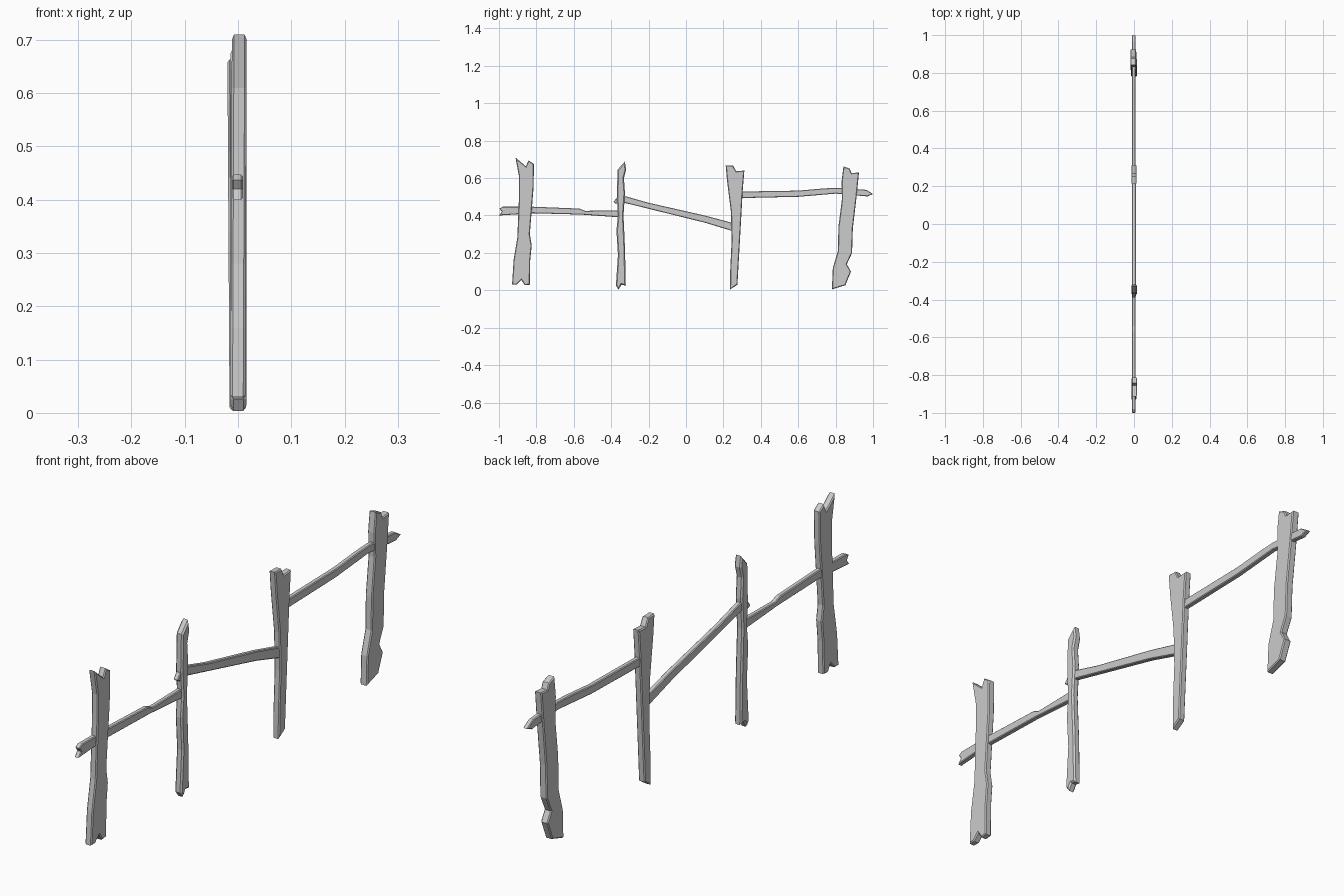
import bpy, bmesh

def plank(name, outline, x0, x1, bevel=0.004, lean=0.0):
    """Extrude a (y, z) outline from x0 to x1, shear it by lean, chamfer the rims."""
    zm = sum(p[1] for p in outline) / len(outline)
    bm = bmesh.new()
    rims = []
    for x in (x0, x1):
        rims.append([bm.verts.new((x + lean * (z - zm), y, z)) for y, z in outline])
    a, b = rims
    n = len(outline)
    bm.faces.new(a)
    bm.faces.new(b[::-1])
    for i in range(n):
        j = (i + 1) % n
        bm.faces.new((a[j], a[i], b[i], b[j]))
    bmesh.ops.recalc_face_normals(bm, faces=bm.faces)
    rim_edges = [e for e in bm.edges
                 if (e.verts[0] in a) == (e.verts[1] in a)]
    bmesh.ops.bevel(bm, geom=rim_edges, offset=bevel, segments=1,
                    affect='EDGES', clamp_overlap=True)
    me = bpy.data.meshes.new(name)
    bm.to_mesh(me)
    bm.free()
    ob = bpy.data.objects.new(name, me)
    bpy.context.collection.objects.link(ob)
    return ob

# Broken-topped upright posts
plank("post_front", [
    (-.93, .03), (-.905, .03), (-.88, .055), (-.862, .027), (-.835, .03),
    (-.833, .16), (-.825, .24), (-.835, .30), (-.823, .45), (-.815, .55),
    (-.813, .675), (-.842, .695), (-.856, .663), (-.912, .71), (-.893, .61),
    (-.893, .50), (-.902, .28), (-.922, .16)], -.013, .015, .004, .004)
plank("post_second", [
    (-.375, .025), (-.36, .004), (-.345, .03), (-.322, .025), (-.326, .22),
    (-.334, .40), (-.326, .52), (-.332, .60), (-.320, .645), (-.327, .688),
    (-.366, .645), (-.370, .50), (-.364, .40), (-.372, .32), (-.364, .19)],
    -.014, .016, .006)
plank("post_third", [
    (.235, .004), (.275, .03), (.28, .12), (.292, .33), (.303, .53),
    (.312, .64), (.268, .637), (.252, .667), (.212, .668), (.22, .58),
    (.24, .42), (.244, .27), (.236, .10)], -.014, .014)
plank("post_back", [
    (.78, .005), (.852, .027), (.882, .10), (.86, .14), (.888, .20),
    (.892, .33), (.912, .50), (.925, .63), (.885, .627), (.876, .65),
    (.842, .663), (.832, .585), (.834, .49), (.815, .34), (.812, .21),
    (.785, .12)], -.018, .013, .004, -.006)

# Crooked rails between the posts
plank("rail_front", [
    (-1, .40), (-.82, .412), (-.56, .405), (-.35, .39), (-.34, .428),
    (-.54, .425), (-.57, .437), (-.82, .447), (-.98, .447), (-.997, .437),
    (-.985, .42)], -.011, .009, .003)
plank("rail_middle", [
    (-.388, .472), (-.375, .463), (-.33, .468), (.10, .362), (.245, .318),
    (.25, .36), (.10, .40), (-.2, .468), (-.33, .505), (-.37, .495)],
    -.010, .010, .003)
plank("rail_back", [
    (.29, .493), (.60, .50), (.80, .517), (.97, .502), (1, .515),
    (.965, .537), (.81, .548), (.74, .545), (.60, .533), (.29, .528)],
    -.011, .009, .003)
